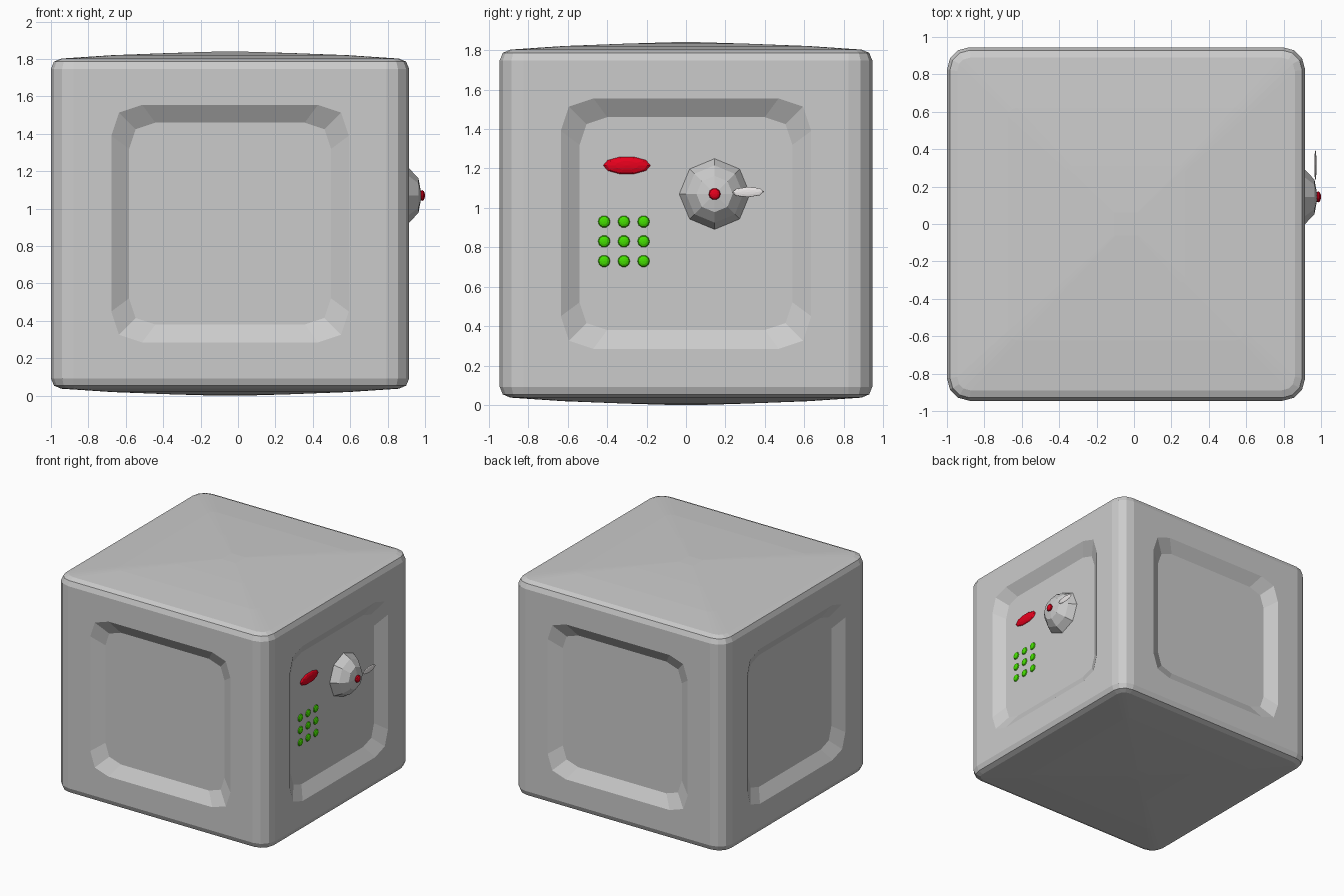
import bpy, bmesh, math
from mathutils import Matrix, Vector

if "Cube" in bpy.data.objects:
    bpy.data.objects.remove(bpy.data.objects["Cube"])

CX, CZ = -0.0425, 0.92          # centre of the cabinet
FACE_X = 0.855                  # recessed panel plane on the right side


def material(name, rgb):
    m = bpy.data.materials.new(name)
    m.diffuse_color = (*rgb, 1)
    m.use_nodes = True
    m.node_tree.nodes["Principled BSDF"].inputs["Base Color"].default_value = m.diffuse_color
    return m


def finish(bm, name, mat=None):
    bmesh.ops.recalc_face_normals(bm, faces=bm.faces)
    me = bpy.data.meshes.new(name)
    bm.to_mesh(me)
    bm.free()
    ob = bpy.data.objects.new(name, me)
    bpy.context.collection.objects.link(ob)
    if mat:
        me.materials.append(mat)
    return ob


def big_face(bm, n):
    n = Vector(n)
    bm.normal_update()
    return max((f for f in bm.faces if f.normal.dot(n) > 0.99), key=lambda f: f.calc_area())


def inset_scaled(bm, f, factor, shift):
    """Ring of faces around f, then f scaled about its centre and shifted."""
    mid = f.calc_center_bounds()
    start = {tuple(v.co) for v in f.verts}
    targets = [mid + (v.co - mid) * factor + shift for v in f.verts]
    old = list(f.verts)
    new = [bm.verts.new(t) for t in targets]
    bm.faces.remove(f)
    for i in range(len(old)):
        j = (i + 1) % len(old)
        bm.faces.new((old[i], old[j], new[j], new[i]))
    return bm.faces.new(new)


def ellipsoid(name, loc, radii, mat, seg=10, rings=6, tilt=0):
    bm = bmesh.new()
    bmesh.ops.create_uvsphere(bm, u_segments=seg, v_segments=rings, radius=1)
    bmesh.ops.transform(bm, verts=bm.verts, matrix=Matrix.Translation(loc)
                        @ Matrix.Rotation(tilt, 4, 'X') @ Matrix.Diagonal((*radii, 1))
                        @ Matrix.Rotation(math.pi / 2, 4, 'Y'))
    return finish(bm, name, mat)


# Cabinet: box with rounded upright edges and tighter top and bottom edges
bm = bmesh.new()
bmesh.ops.create_cube(bm, size=1, matrix=Matrix.Translation((CX, 0, CZ))
                      @ Matrix.Diagonal((1.915, 1.89, 1.765, 1)))
upright = [e for e in bm.edges if abs(e.verts[0].co.z - e.verts[1].co.z) > 1]
bmesh.ops.bevel(bm, geom=upright, offset=0.12, segments=3, profile=0.5, affect='EDGES')
rims = [e for e in bm.edges if abs(e.verts[0].co.z - e.verts[1].co.z) < 0.01]
bmesh.ops.bevel(bm, geom=rims, offset=0.055, segments=2, profile=0.5, affect='EDGES')

# Gently crowned top and bottom
for n in ((0, 0, 1), (0, 0, -1)):
    f = big_face(bm, n)
    for factor, rise in ((0.7, 0.018), (0.5, 0.012), (0.2, 0.0075)):
        f = inset_scaled(bm, f, factor, Vector(n) * rise)

# Recessed panels with clipped corners on all four sides
for n in ((1, 0, 0), (-1, 0, 0), (0, 1, 0), (0, -1, 0)):
    f = big_face(bm, n)
    mid = f.calc_center_bounds()
    f = inset_scaled(bm, f, 0.75, Vector())
    corners = list(f.verts)
    for v in corners:
        v.co = mid + Vector([math.copysign(0.635, c) if abs(c) > 0.1 else 0
                             for c in v.co - mid])
    for e in list(f.edges):                 # two extra points per edge
        a, b = e.verts
        pa, pb = a.co.copy(), b.co.copy()
        e2, v1 = bmesh.utils.edge_split(e, a, 0.13)
        rest = next(x for x in v1.link_edges if b in x.verts)
        e3, v2 = bmesh.utils.edge_split(rest, v1, 0.85)
        v1.co, v2.co = pa.lerp(pb, 0.13), pa.lerp(pb, 0.87)
    for v in corners:                       # pull the corners in
        v.co = mid + (v.co - mid) * 0.935
    inset_scaled(bm, f, 0.85, Vector(n) * -0.06)
finish(bm, "safe_cabinet")

# Dial: eight-sided stepped cone
bm = bmesh.new()
rings = []
for x, r in ((FACE_X - 0.01, 0.185), (0.915, 0.145), (0.965, 0.092)):
    rings.append([bm.verts.new((x, 0.145 + r * math.cos(i * math.pi / 4),
                                1.07 + r * math.sin(i * math.pi / 4))) for i in range(8)])
tip = bm.verts.new((0.982, 0.145, 1.07))
for i in range(8):
    j = (i + 1) % 8
    for a, b in zip(rings, rings[1:]):
        bm.faces.new((a[i], a[j], b[j], b[i]))
    bm.faces.new((rings[-1][i], rings[-1][j], tip))
bm.faces.new(rings[0][::-1])
finish(bm, "dial")

red = material("red", (0.8, 0.0, 0.012))
green = material("green", (0.06, 0.75, 0.0))
white = material("white", (0.85, 0.82, 0.82))

# Dial button, pointer, display and keypad
ellipsoid("dial_button", (0.985, 0.145, 1.07), (0.015, 0.03, 0.03), red)
ellipsoid("dial_pointer", (0.97, 0.315, 1.08), (0.006, 0.082, 0.026), white, 8, 6, 0.03)
ellipsoid("display", (FACE_X, -0.3, 1.215), (0.018, 0.12, 0.045), red)
for r in range(3):
    for c in range(3):
        ellipsoid(f"key_{r}_{c}", (FACE_X, -0.415 + 0.1 * c, 0.73 + 0.1 * r),
                  (0.014, 0.031, 0.031), green)
